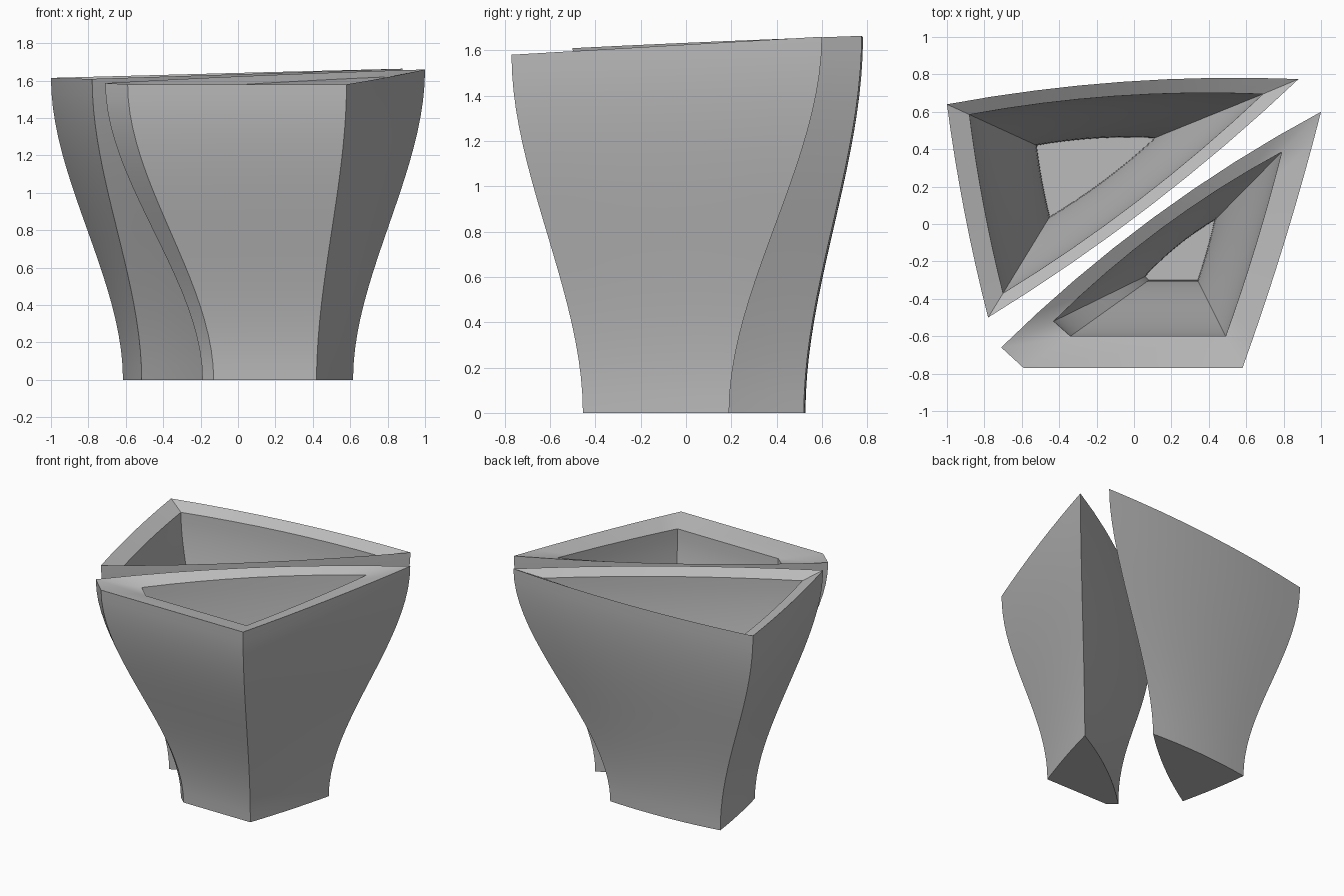
import bpy, bmesh, math
from mathutils import Vector

cube = bpy.data.objects.get("Cube")
if cube:
    bpy.data.objects.remove(cube, do_unlink=True)

grey = bpy.data.materials.new("plain grey")
grey.use_nodes = True
tone = (0.5, 0.5, 0.5, 1)
grey.diffuse_color = tone
grey.node_tree.nodes["Principled BSDF"].inputs["Base Color"].default_value = tone

SEG, LEVELS, FLOOR = 8, 20, 0.15


def outline(corners, bulges):
    """Counter-clockwise outline whose sides bow outward by a share of their length."""
    pts = []
    for i, c in enumerate(corners):
        a, b = Vector(c), Vector(corners[(i + 1) % len(corners)])
        d = b - a
        out = Vector((d.y, -d.x)) * bulges[i]
        n = SEG if bulges[i] else 1
        pts += [a.lerp(b, k / n) + out * 4 * (k / n) * (1 - k / n) for k in range(n)]
    return pts


def pot(name, base, top, rim, floor, bulges, height, drop):
    base, top, rim, floor = (outline(c, bulges) for c in (base, top, rim, floor))
    z_top = [height(p) for p in top]
    z_rim = [z - drop for z in z_top]
    bm = bmesh.new()
    rings = []

    def wall(low, high, z_low, z_high, order):
        # S-shaped flare, upright at both ends
        for k in order:
            t = k / LEVELS
            s = t * t * (3 - 2 * t)
            rings.append([bm.verts.new((*a.lerp(b, s), z_low + (z - z_low) * t))
                          for a, b, z in zip(low, high, z_high)])

    wall(base, top, 0, z_top, range(LEVELS + 1))
    wall(floor, rim, FLOOR, z_rim, range(LEVELS, -1, -1))
    n = len(base)
    for lo, hi in zip(rings, rings[1:]):
        for i in range(n):
            j = (i + 1) % n
            bm.faces.new((lo[i], lo[j], hi[j], hi[i]))
    bm.faces.new(rings[0][::-1])
    bm.faces.new(rings[-1])
    mesh = bpy.data.meshes.new(name)
    bm.to_mesh(mesh)
    bm.free()
    mesh.materials.append(grey)
    obj = bpy.data.objects.new(name, mesh)
    bpy.context.collection.objects.link(obj)
    bpy.ops.object.select_all(action="DESELECT")
    obj.select_set(True)
    bpy.context.view_layer.objects.active = obj
    bpy.ops.object.shade_smooth_by_angle(angle=math.radians(30))


# Front pot: four corners, one of them a narrow chamfer
pot("front_planter",
    base=[(-0.19, -0.40), (-0.13, -0.455), (0.42, -0.455), (0.615, 0.19)],
    top=[(-0.71, -0.66), (-0.59, -0.77), (0.58, -0.77), (1.0, 0.60)],
    rim=[(-0.43, -0.52), (-0.34, -0.60), (0.49, -0.60), (0.79, 0.385)],
    floor=[(0.06, -0.28), (0.08, -0.30), (0.34, -0.30), (0.43, 0.02)],
    bulges=[0, 0, 0.012, 0.036],
    height=lambda p: 1.625 + 0.058 * p.y,
    drop=0.04)

# Rear pot: three corners
pot("rear_planter",
    base=[(-0.615, 0.475), (-0.515, -0.075), (0.26, 0.52)],
    top=[(-1.0, 0.64), (-0.78, -0.50), (0.88, 0.775)],
    rim=[(-0.88, 0.585), (-0.70, -0.37), (0.69, 0.695)],
    floor=[(-0.52, 0.42), (-0.45, 0.04), (0.11, 0.46)],
    bulges=[0.015, 0.026, 0.028],
    height=lambda p: 1.634 + 0.0255 * p.x + 0.0095 * p.y,
    drop=0.05)
